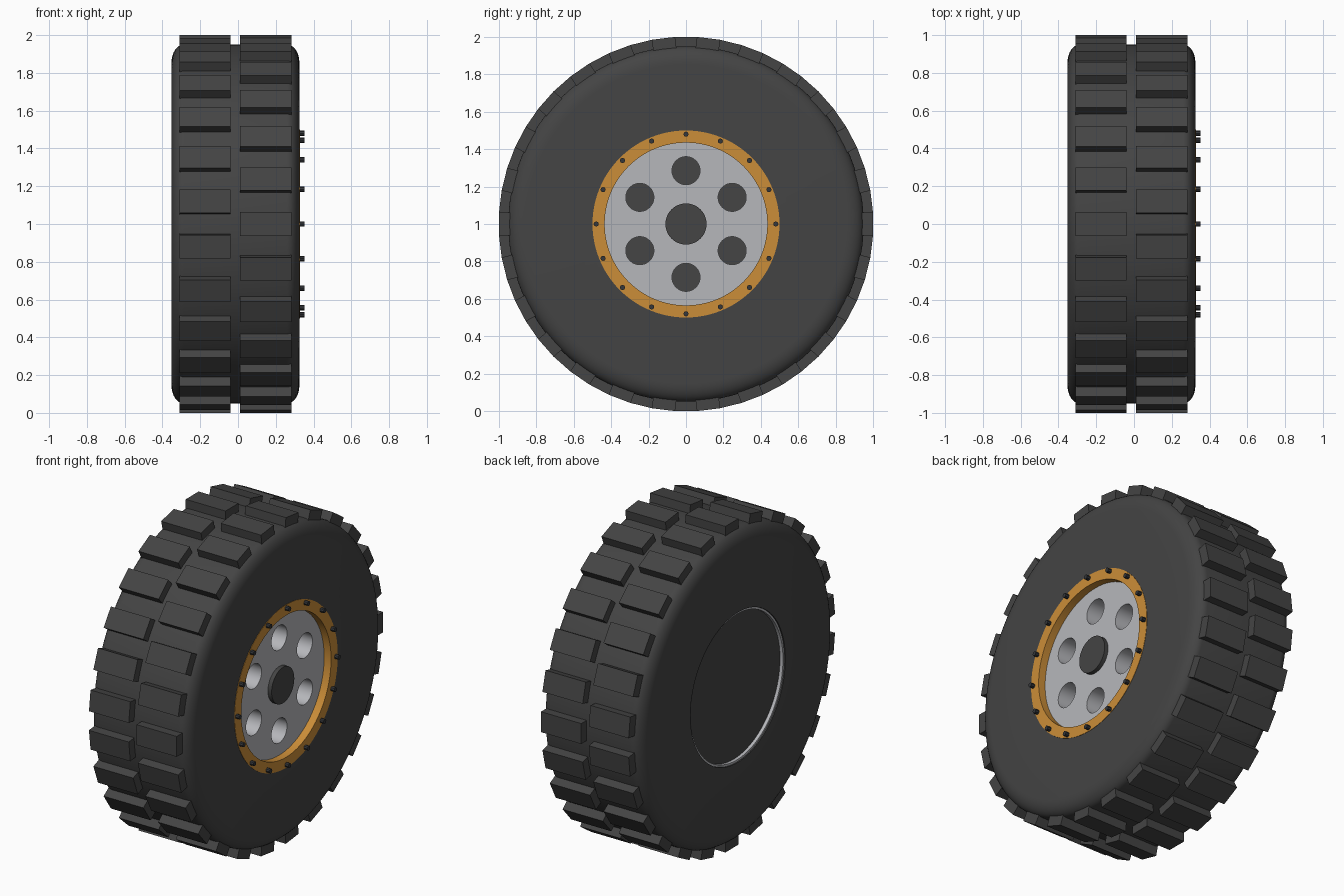
import bpy, bmesh, math
from mathutils import Matrix, Vector

if "Cube" in bpy.data.objects:
    bpy.data.objects.remove(bpy.data.objects["Cube"])

CX = -0.0135         # middle plane of the tyre
HALF = 0.3385        # half tyre width
FACE = CX + HALF     # outer sidewall plane


def material(name, col):
    m = bpy.data.materials.new(name)
    m.diffuse_color = (*col, 1)
    m.use_nodes = True
    m.node_tree.nodes["Principled BSDF"].inputs["Base Color"].default_value = m.diffuse_color
    return m


RUBBER = material("black rubber", (0.058, 0.058, 0.058))
METAL = material("light grey metal", (0.47, 0.475, 0.50))
GOLD = material("gold ring", (0.60, 0.27, 0.04))
STEEL = material("dark steel", (0.035, 0.038, 0.043))


def finish(bm, name, mat, smooth=True):
    bmesh.ops.recalc_face_normals(bm, faces=bm.faces)
    me = bpy.data.meshes.new(name)
    bm.to_mesh(me)
    bm.free()
    me.materials.append(mat)
    if smooth:
        me.shade_smooth()
        me.set_sharp_from_angle(angle=math.radians(30))
    ob = bpy.data.objects.new(name, me)
    bpy.context.collection.objects.link(ob)
    return ob


def lathe(name, profile, mat, seg=96):
    """Revolve a closed (x, radius) loop about the axle."""
    bm = bmesh.new()
    rings = []
    for i in range(seg):
        a = 2 * math.pi * i / seg
        rings.append([bm.verts.new((x, r * math.cos(a), 1 + r * math.sin(a)))
                      for x, r in profile])
    n = len(profile)
    for i in range(seg):
        p, q = rings[i], rings[(i + 1) % seg]
        for j in range(n):
            k = (j + 1) % n
            bm.faces.new((p[j], p[k], q[k], q[j]))
    return finish(bm, name, mat)


def add_cyl(bm, x0, x1, r, y=0, z=1, seg=48):
    m = Matrix.Translation(((x0 + x1) / 2, y, z)) @ Matrix.Rotation(math.pi / 2, 4, 'Y')
    bmesh.ops.create_cone(bm, cap_ends=True, segments=seg, radius1=r, radius2=r,
                          depth=x1 - x0, matrix=m)


def around(radius, count, start=0):
    for i in range(count):
        a = start + 2 * math.pi * i / count
        yield a, radius * math.cos(a), 1 + radius * math.sin(a)


# tyre body with rounded shoulders
right = [(HALF - 0.065 + 0.065 * math.cos(t), 0.855 + 0.095 * math.sin(t))
         for t in [math.pi / 2 * i / 8 for i in range(9)]]
half = [(HALF, 0.46)] + right
lathe("tyre", [(CX + x, r) for x, r in half] +
      [(CX - x, r) for x, r in reversed(half)], RUBBER)

# two staggered rows of tread blocks
N = 26
for name, x0, x1, start in (("tread_outer", 0.011, 0.284, 0),
                            ("tread_inner", -0.311, -0.041, math.pi / N)):
    bm = bmesh.new()
    for a, y, z in around(0.95, N, start):
        m = (Matrix.Translation(((x0 + x1) / 2, y, z)) @ Matrix.Rotation(a, 4, 'X')
             @ Matrix.Diagonal((x1 - x0, 0.10, 0.125, 1)))
        bmesh.ops.create_cube(bm, size=1, matrix=m)
    finish(bm, name, RUBBER, smooth=False)

# gold bead ring: thin flange and inner lip
F = FACE + 0.002
lathe("bead_ring", [(0.26, 0.435), (F, 0.435), (F, 0.50), (FACE - 0.01, 0.50),
                    (FACE - 0.01, 0.459), (0.26, 0.459)], GOLD)

# rim barrel and dark back plate
lathe("rim_barrel", [(-0.345, 0.447), (0.26, 0.447), (0.26, 0.4595), (-0.345, 0.4595)], METAL)
bm = bmesh.new()
add_cyl(bm, -0.325, -0.31, 0.448, seg=96)
finish(bm, "back_plate", RUBBER)

# wheel disc with six round holes
bm = bmesh.new()
for a, y, z in around(0.285, 6, math.pi / 2):
    add_cyl(bm, 0.0, 0.4, 0.075, y, z)
cutter = finish(bm, "hole_cutter", METAL, smooth=False)
cutter.hide_render = True
bm = bmesh.new()
add_cyl(bm, 0.12, 0.28, 0.44, seg=96)
disc = finish(bm, "wheel_disc", METAL, smooth=False)
mod = disc.modifiers.new("holes", 'BOOLEAN')
mod.operation, mod.object, mod.solver = 'DIFFERENCE', cutter, 'EXACT'
cut = bpy.data.meshes.new_from_object(disc.evaluated_get(bpy.context.evaluated_depsgraph_get()))
disc.modifiers.clear()
disc.data = cut
cut.shade_smooth()
cut.set_sharp_from_angle(angle=math.radians(30))
bpy.data.objects.remove(cutter)

# centre hub
bm = bmesh.new()
add_cyl(bm, 0.10, 0.305, 0.11)
finish(bm, "hub", RUBBER)

# ring bolts
bm = bmesh.new()
for a, y, z in around(0.48, 16):
    add_cyl(bm, FACE - 0.01, 0.352, 0.014, y, z, 8)
finish(bm, "ring_bolts", STEEL, smooth=False)
